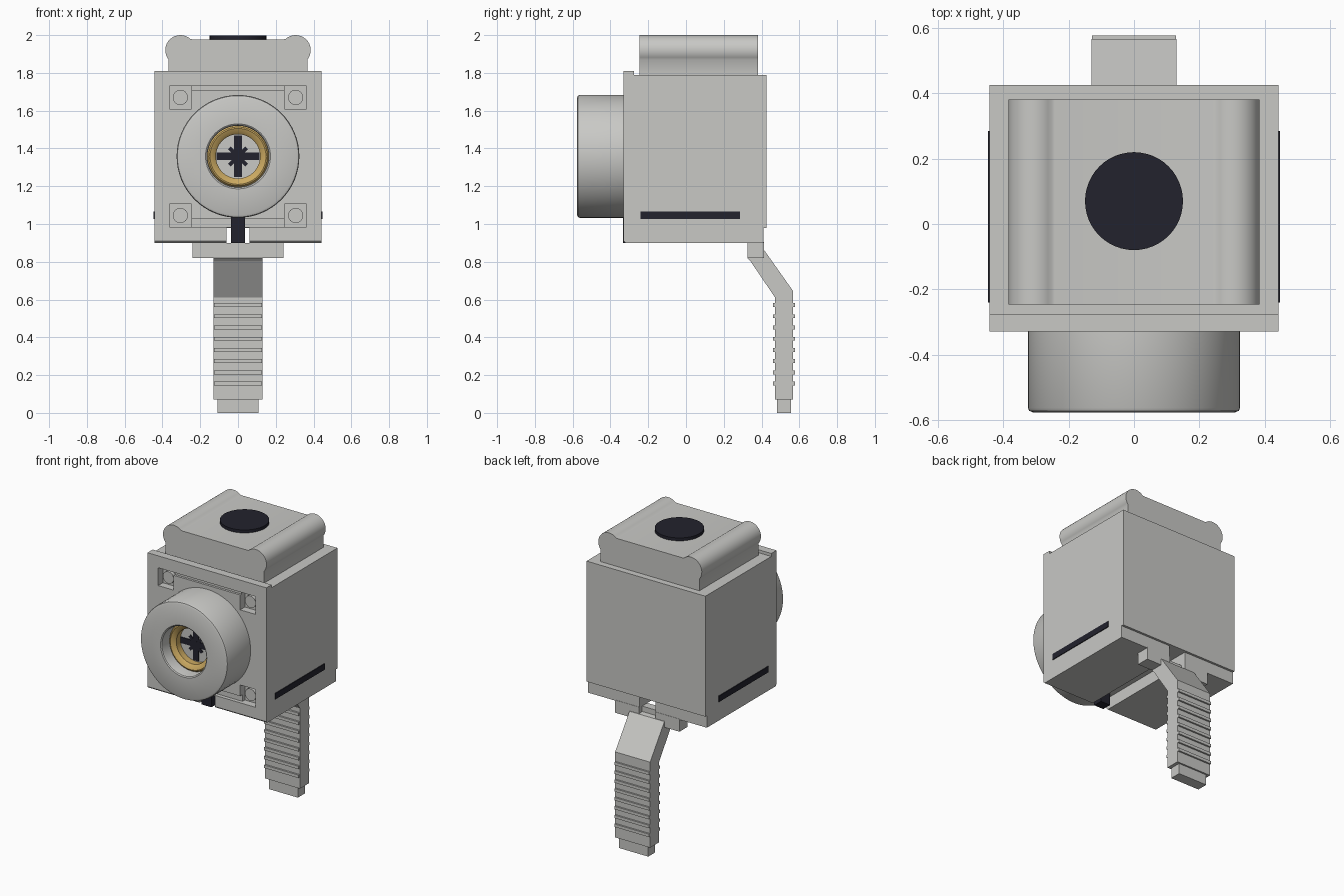
import bpy, bmesh, math
from mathutils import Matrix

cube = bpy.data.objects.get("Cube")
if cube:
    bpy.data.objects.remove(cube, do_unlink=True)


def material(name, rgb):
    m = bpy.data.materials.new(name)
    m.use_nodes = True
    m.diffuse_color = (*rgb, 1)
    m.node_tree.nodes["Principled BSDF"].inputs["Base Color"].default_value = (*rgb, 1)
    return m


GREY = material("light grey", (0.58, 0.58, 0.56))
DARK = material("dark navy", (0.016, 0.016, 0.026))
GOLD = material("gold", (0.60, 0.40, 0.12))


def finish(bm, name, mat, smooth=False):
    bmesh.ops.recalc_face_normals(bm, faces=bm.faces)
    me = bpy.data.meshes.new(name)
    bm.to_mesh(me)
    bm.free()
    ob = bpy.data.objects.new(name, me)
    bpy.context.collection.objects.link(ob)
    me.materials.append(mat)
    if smooth:
        bpy.ops.object.select_all(action='DESELECT')
        ob.select_set(True)
        bpy.context.view_layer.objects.active = ob
        bpy.ops.object.shade_smooth_by_angle(angle=math.radians(35))
    return ob


def box(name, mat, x, y, z, spin=0):
    """Box from (min, max) ranges; spin turns it about the y axis at its centre."""
    bm = bmesh.new()
    bmesh.ops.create_cube(bm, size=1)
    size = [r[1] - r[0] for r in (x, y, z)]
    mid = [(r[1] + r[0]) / 2 for r in (x, y, z)]
    bm.transform(Matrix.Translation(mid) @ Matrix.Rotation(spin, 4, 'Y') @ Matrix.Diagonal((*size, 1)))
    return finish(bm, name, mat)


def extrude(name, mat, points, axis, lo, hi, smooth=False):
    """Prism of a 2D outline along x (points are y, z) or y (points are x, z)."""
    bm = bmesh.new()
    put = (lambda p: (lo, p[0], p[1])) if axis == 'x' else (lambda p: (p[0], lo, p[1]))
    face = bm.faces.new([bm.verts.new(put(p)) for p in points])
    out = bmesh.ops.extrude_face_region(bm, geom=[face])
    move = (hi - lo, 0, 0) if axis == 'x' else (0, hi - lo, 0)
    bmesh.ops.translate(bm, verts=[v for v in out["geom"] if isinstance(v, bmesh.types.BMVert)], vec=move)
    return finish(bm, name, mat, smooth)


def lathe(name, mat, profile, z, steps=64):
    """Turn (radius, y) points about the horizontal y axis at height z."""
    bm = bmesh.new()
    verts = [bm.verts.new((r, y, z)) for r, y in profile]
    edges = [bm.edges.new(pair) for pair in zip(verts, verts[1:])]
    bmesh.ops.spin(bm, geom=verts + edges, cent=(0, 0, z), axis=(0, 1, 0),
                   angle=math.tau, steps=steps)
    bmesh.ops.remove_doubles(bm, verts=bm.verts, dist=0.0005)
    return finish(bm, name, mat, True)


def disc(name, mat, centre, r, depth, axis='Z', sides=32):
    bm = bmesh.new()
    bmesh.ops.create_cone(bm, cap_ends=True, segments=sides, radius1=r, radius2=r, depth=depth)
    turn = Matrix.Rotation(math.pi / 2, 4, 'X') if axis == 'Y' else Matrix()
    bm.transform(Matrix.Translation(centre) @ turn)
    return finish(bm, name, mat, True)


def cut(ob, cutter):
    mod = ob.modifiers.new("cut", 'BOOLEAN')
    mod.operation = 'DIFFERENCE'
    mod.solver = 'EXACT'
    mod.object = cutter
    bpy.context.view_layer.objects.active = ob
    bpy.ops.object.modifier_apply(modifier=mod.name)
    bpy.data.objects.remove(cutter, do_unlink=True)


FRONT = -0.33
# Housing: raised front lip and stepped back in one side profile
housing = extrude("housing", GREY, [
    (FRONT, 0.91), (FRONT, 1.81), (-0.275, 1.81), (-0.275, 1.79), (0.425, 1.79),
    (0.425, 0.98), (0.41, 0.98), (0.41, 0.90), (-0.32, 0.90)], 'x', -0.442, 0.442)

# Underside channel and front face grooves
cut(housing, box("channel_cutter", GREY, (-0.06, 0.06), (-0.5, 0.6), (0.8, 0.98)))
cut(housing, box("top_groove_cutter", GREY, (-0.30, 0.30), (-0.4, FRONT + 0.015), (1.71, 1.73)))
cut(housing, box("low_groove_cutter", GREY, (-0.362, 0.362), (-0.4, FRONT + 0.025), (0.985, 1.03)))

# Corner pockets with round studs
for side in (-1, 1):
    for level, z in (("upper", 1.67), ("lower", 1.045)):
        x = side * 0.305
        cut(housing, box("pocket_cutter", GREY, (x - 0.058, x + 0.058),
                         (-0.4, FRONT + 0.05), (z - 0.06, z + 0.06)))
        disc(f"{level}_stud_{'left' if side > 0 else 'right'}", GREY,
             (x, FRONT + 0.04, z), 0.04, 0.03, 'Y', 24)

# Dark strips: front pointer and one on each side
box("front_pointer", DARK, (-0.036, 0.036), (FRONT - 0.004, -0.27), (0.90, 1.06))
for side, name in ((1, "left"), (-1, "right")):
    xs = sorted((side * 0.440, side * 0.447))
    box(f"side_stripe_{name}", DARK, xs, (-0.24, 0.285), (1.027, 1.067))

# Knob with a recessed centre, gold ring and star
DIAL = 1.358
lathe("knob", GREY, [(0.325, FRONT + 0.002), (0.325, -0.563), (0.321, -0.572), (0.310, -0.577),
                     (0.172, -0.577), (0.165, -0.572), (0.162, -0.562), (0.162, -0.445),
                     (0.0, -0.445)], DIAL)
lathe("gold_ring", GOLD, [(0.162, -0.495), (0.155, -0.505), (0.148, -0.507), (0.125, -0.497),
                          (0.117, -0.488), (0.117, -0.445)], DIAL)
for i, (half, thick) in enumerate(((0.113, 0.02), (0.065, 0.010), (0.110, 0.02), (0.065, 0.010))):
    box(f"dial_star_{i + 1}", DARK, (-half, half), (-0.451 + i * 0.0003, -0.444),
        (DIAL - thick, DIAL + thick), i * math.pi / 4)

# Top cap with rounded side beads
half = [(0.367, 1.785)]
for i in range(17):
    a = math.radians(-39 + i * (171 / 16))
    half.append((0.305 + 0.08 * math.cos(a), 1.92 + 0.08 * math.sin(a)))
half.append((0.243, 1.978))
extrude("top_cap", GREY, half + [(-x, z) for x, z in reversed(half)], 'y', -0.247, 0.382, True)
disc("top_button", DARK, (0, 0.07, 1.985), 0.15, 0.026, sides=48)

# Rear tongue: crossbar, cranked strip, ribs and tip
for x in ((-0.24, -0.06), (0.06, 0.24)):
    box("crossbar_left" if x[0] > 0 else "crossbar_right", GREY, x, (0.325, 0.412), (0.82, 0.905))
box("crossbar_bridge", GREY, (-0.06, 0.06), (0.325, 0.38), (0.82, 0.90))
extrude("tongue", GREY, [(0.325, 0.82), (0.325, 0.87), (0.415, 0.86), (0.567, 0.645), (0.567, 0.07),
                         (0.472, 0.07), (0.472, 0.61), (0.34, 0.805)], 'x', -0.13, 0.13)
for i in range(8):
    z = 0.155 + i * 0.0595
    box(f"grip_rib_{i + 1}", GREY, (-0.128, 0.128), (0.46, 0.578), (z - 0.01, z + 0.01))
box("tongue_tip", GREY, (-0.108, 0.108), (0.482, 0.556), (0, 0.075))
